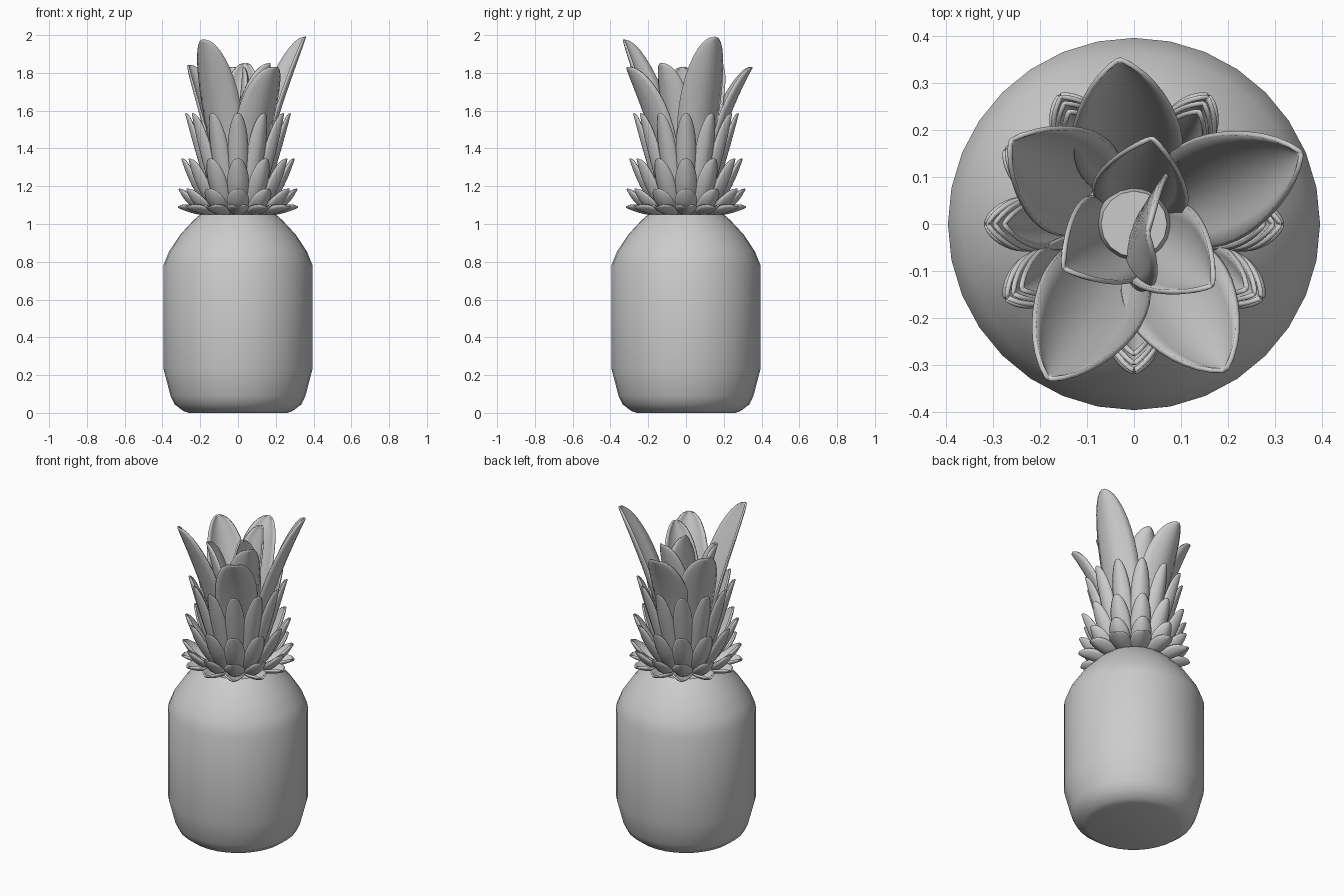
import bpy, bmesh, math
from mathutils import Vector, Quaternion

cube = bpy.data.objects.get("Cube")
if cube:
    bpy.data.objects.remove(cube, do_unlink=True)

GREY = (0.6, 0.6, 0.6, 1)
mat = bpy.data.materials.new("plain grey")
mat.use_nodes = True
mat.diffuse_color = GREY
mat.node_tree.nodes["Principled BSDF"].inputs["Base Color"].default_value = GREY


def finish(bm, name, angle):
    bmesh.ops.recalc_face_normals(bm, faces=bm.faces)
    mesh = bpy.data.meshes.new(name)
    bm.to_mesh(mesh)
    bm.free()
    mesh.materials.append(mat)
    obj = bpy.data.objects.new(name, mesh)
    bpy.context.collection.objects.link(obj)
    bpy.ops.object.select_all(action="DESELECT")
    obj.select_set(True)
    bpy.context.view_layer.objects.active = obj
    bpy.ops.object.shade_smooth_by_angle(angle=math.radians(angle))
    return obj


def lathe(name, profile, sides):
    """Closed turned solid from (radius, height) points."""
    bm = bmesh.new()
    rings = [[bm.verts.new((r * math.cos(math.tau * i / sides), r * math.sin(math.tau * i / sides), z))
              for i in range(sides)] for r, z in profile]
    for a, b in zip(rings, rings[1:]):
        for i in range(sides):
            j = (i + 1) % sides
            bm.faces.new((a[i], a[j], b[j], b[i]))
    bm.faces.new(rings[0])
    bm.faces.new(rings[-1])
    return finish(bm, name, 35)


def add_leaf(bm, base, bend, tip, width, cup, root=0.6, twist=0.0, rows=14, cols=8):
    """Cupped blade along a quadratic curve, round at the tip."""
    base, bend, tip = Vector(base), Vector(bend), Vector(tip)
    out = Vector((tip.x, tip.y, 0)).normalized()
    side = Vector((-out.y, out.x, 0))
    peak = 0.6
    grid = []
    for i in range(rows + 1):
        t = 1 - (1 - i / rows) ** 1.7
        mid = base * (1 - t) ** 2 + bend * 2 * t * (1 - t) + tip * t * t
        along = ((bend - base) * (1 - t) + (tip - bend) * t).normalized()
        if t < peak:
            w = root + (1 - root) * math.sin(math.pi / 2 * t / peak)
        else:
            w = math.sqrt(max(0.002, 1 - ((t - peak) / (1 - peak)) ** 2))
        across = (side - along * side.dot(along)).normalized()
        across = Quaternion(along, twist * t) @ across
        inward = across.cross(along).normalized()
        if twist == 0 and inward.dot(out) > 0:
            inward = -inward
        row = []
        for j in range(cols + 1):
            s = 2 * j / cols - 1
            row.append(bm.verts.new(mid + across * (s * w * width / 2) + inward * (cup * width * w * s * s)))
        grid.append(row)
    for a, b in zip(grid, grid[1:]):
        for j in range(cols):
            bm.faces.new((a[j], a[j + 1], b[j + 1], b[j]))


def thicken(obj, amount):
    mod = obj.modifiers.new("thickness", "SOLIDIFY")
    mod.thickness = amount
    mod.offset = 0


def polar(angle, r, z):
    a = math.radians(angle)
    return (r * math.cos(a), r * math.sin(a), z)


# Fruit body
lathe("fruit_body", [(0.26, 0), (0.29, 0.01), (0.335, 0.045), (0.357, 0.09), (0.395, 0.235),
                     (0.395, 0.78), (0.365, 0.855), (0.305, 0.945), (0.235, 1.02), (0.2, 1.05)], 32)

# Hidden stem that the leaves grow from
lathe("crown_stem", [(0.13, 1.04), (0.12, 1.2), (0.07, 1.4)], 16)

# Lower crown: stacked rings of twelve leaves
# base radius, base height, bend radius, bend height, tip radius, tip height, width
TIERS = [(0.12, 1.05, 0.22, 1.045, 0.315, 1.09, 0.11),
         (0.13, 1.05, 0.25, 1.06, 0.31, 1.185, 0.11),
         (0.13, 1.06, 0.23, 1.14, 0.295, 1.345, 0.11),
         (0.12, 1.08, 0.20, 1.29, 0.275, 1.585, 0.105)]
for n, (r0, z0, r1, z1, r2, z2, width) in enumerate(TIERS):
    bm = bmesh.new()
    for k in range(12):
        a = 30 * k
        add_leaf(bm, polar(a, r0, z0), polar(a, r1, z1), polar(a, r2, z2), width, 0.3, root=0.8)
    thicken(finish(bm, f"leaf_ring_{n + 1}", 60), 0.01)

# Tall outer leaves: angle, tip radius, tip height
for n, (a, r, z) in enumerate([(95, 0.35, 1.83), (23, 0.385, 1.99), (302, 0.365, 1.83),
                               (241, 0.375, 1.975), (146, 0.315, 1.84)]):
    bm = bmesh.new()
    add_leaf(bm, polar(a, 0.09, 1.1), polar(a, 0.17, 1.5), polar(a, r, z), 0.23, 0.25, root=0.45)
    thicken(finish(bm, f"outer_leaf_{n + 1}", 60), 0.01)

# Upright inner leaves
for n, (a, r, z) in enumerate([(78, 0.185, 1.85), (212, 0.175, 1.8), (322, 0.21, 1.85)]):
    bm = bmesh.new()
    add_leaf(bm, polar(a, 0.04, 1.15), polar(a, 0.1, 1.5), polar(a, r, z), 0.2, 0.3, root=0.45)
    thicken(finish(bm, f"inner_leaf_{n + 1}", 60), 0.01)

# Twisted heart leaf
bm = bmesh.new()
add_leaf(bm, (0.0, 0.0, 1.15), (0.0, 0.0, 1.5), (0.03, -0.02, 1.83), 0.26, 0.15, root=0.45, twist=0.6)
thicken(finish(bm, "heart_leaf", 60), 0.01)
